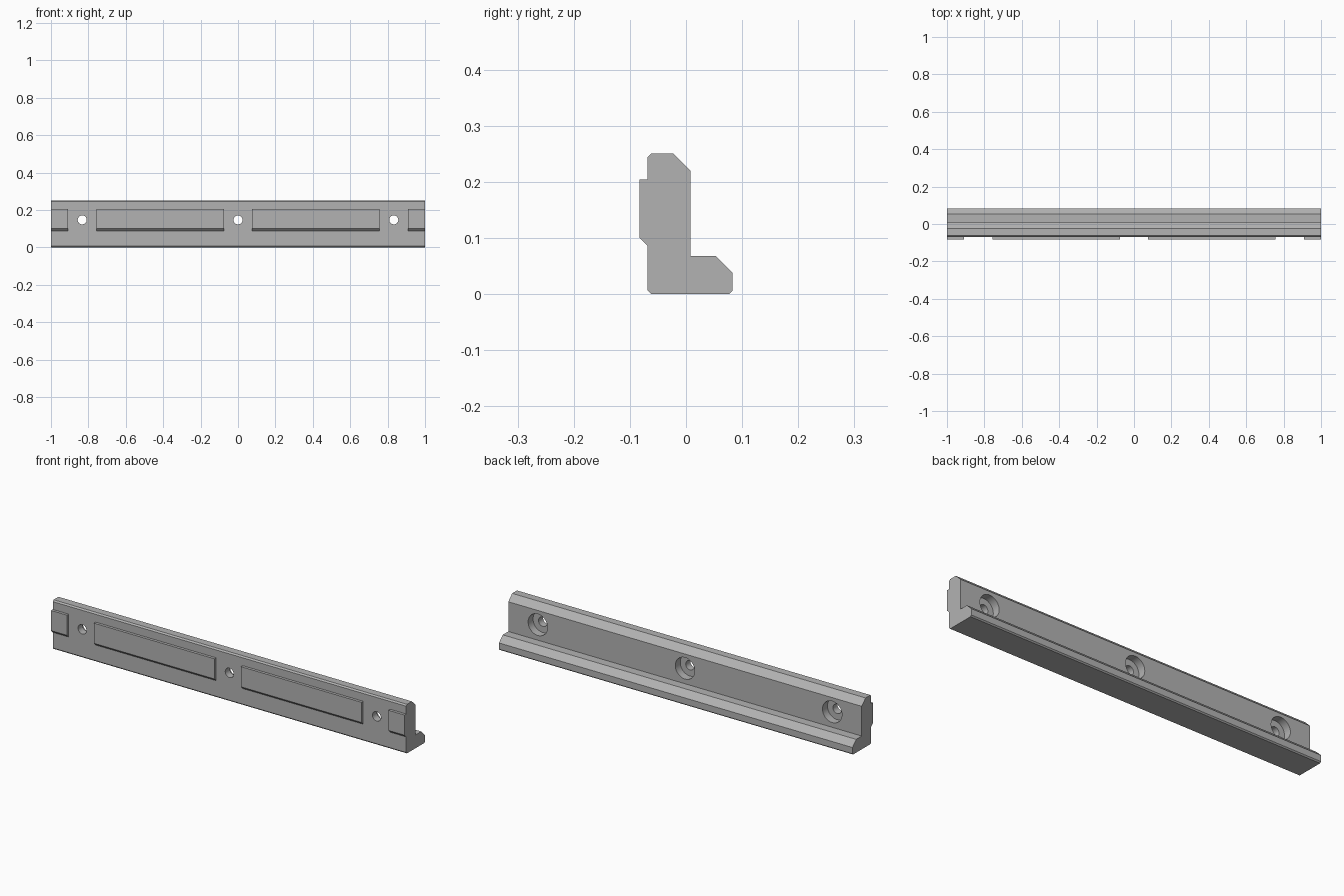
import bpy, bmesh, math
from mathutils import Vector

if "Cube" in bpy.data.objects:
    bpy.data.objects.remove(bpy.data.objects["Cube"])

grey = bpy.data.materials.new("plain grey")
grey.use_nodes = True
grey.diffuse_color = (0.45, 0.45, 0.45, 1)
grey.node_tree.nodes["Principled BSDF"].inputs["Base Color"].default_value = (0.45, 0.45, 0.45, 1)


def make_object(name, bm):
    bmesh.ops.recalc_face_normals(bm, faces=bm.faces)
    mesh = bpy.data.meshes.new(name)
    bm.to_mesh(mesh)
    bm.free()
    mesh.materials.append(grey)
    obj = bpy.data.objects.new(name, mesh)
    bpy.context.collection.objects.link(obj)
    return obj


def extrude_profile(name, profile, x0, x1):
    """Sweep a (y, z) outline along x."""
    bm = bmesh.new()
    face = bm.faces.new([bm.verts.new((x0, y, z)) for y, z in profile])
    swept = bmesh.ops.extrude_face_region(bm, geom=[face])["geom"]
    # the extruded cap moves; the starting cap is kept as the near end
    verts = [g for g in swept if isinstance(g, bmesh.types.BMVert)]
    bmesh.ops.translate(bm, verts=verts, vec=Vector((x1 - x0, 0, 0)))
    if face.is_valid and len(bm.faces) == len(profile) + 1:
        bmesh.ops.holes_fill(bm, edges=bm.edges)
    return make_object(name, bm)


FRONT, BACK, LIP = -0.069, 0.008, 0.083
HOLE_Z = 0.147

# L-shaped rail with chamfered corners
rail = extrude_profile("rail", [
    (FRONT + 0.007, 0), (LIP - 0.006, 0), (LIP, 0.006), (LIP, 0.038),
    (0.053, 0.068), (BACK, 0.068), (BACK, 0.22), (-0.023, 0.251),
    (FRONT + 0.007, 0.251), (FRONT, 0.244), (FRONT, 0.007)], -1, 1)

# Counterbored screw holes: stepped round cutters along y
STEPS = [(0.024, -0.12), (0.024, -0.032), (0.055, -0.032), (0.055, 0.06)]
SIDES = 40
bm = bmesh.new()
for x in (-0.833, 0, 0.833):
    rings = []
    for r, y in STEPS:
        angles = [math.tau * i / SIDES for i in range(SIDES)]
        rings.append([bm.verts.new((x + r * math.cos(a), y, HOLE_Z + r * math.sin(a)))
                      for a in angles])
    for lower, upper in zip(rings, rings[1:]):
        for i in range(SIDES):
            j = (i + 1) % SIDES
            bm.faces.new((lower[i], lower[j], upper[j], upper[i]))
    bm.faces.new(rings[0])
    bm.faces.new(rings[-1])
cutter = make_object("hole_cutter", bm)
cutter.hide_render = True

cut = rail.modifiers.new("screw_holes", "BOOLEAN")
cut.operation = "DIFFERENCE"
cut.solver = "EXACT"
cut.object = cutter
bpy.ops.object.select_all(action="DESELECT")
bpy.context.view_layer.objects.active = rail
rail.select_set(True)
bpy.ops.object.modifier_apply(modifier=cut.name)
bpy.data.objects.remove(cutter)
bpy.ops.object.shade_smooth_by_angle(angle=math.radians(25))

# Raised pads on the front, with a sloped underside
pad = [(FRONT, 0.087), (FRONT, 0.204), (-0.083, 0.204), (-0.083, 0.101)]
for side, sign in (("left", 1), ("right", -1)):
    for kind, inner, outer in (("long", 0.075, 0.757), ("end", 0.91, 1)):
        extrude_profile(f"{side}_{kind}_pad", pad, sign * inner, sign * outer)
